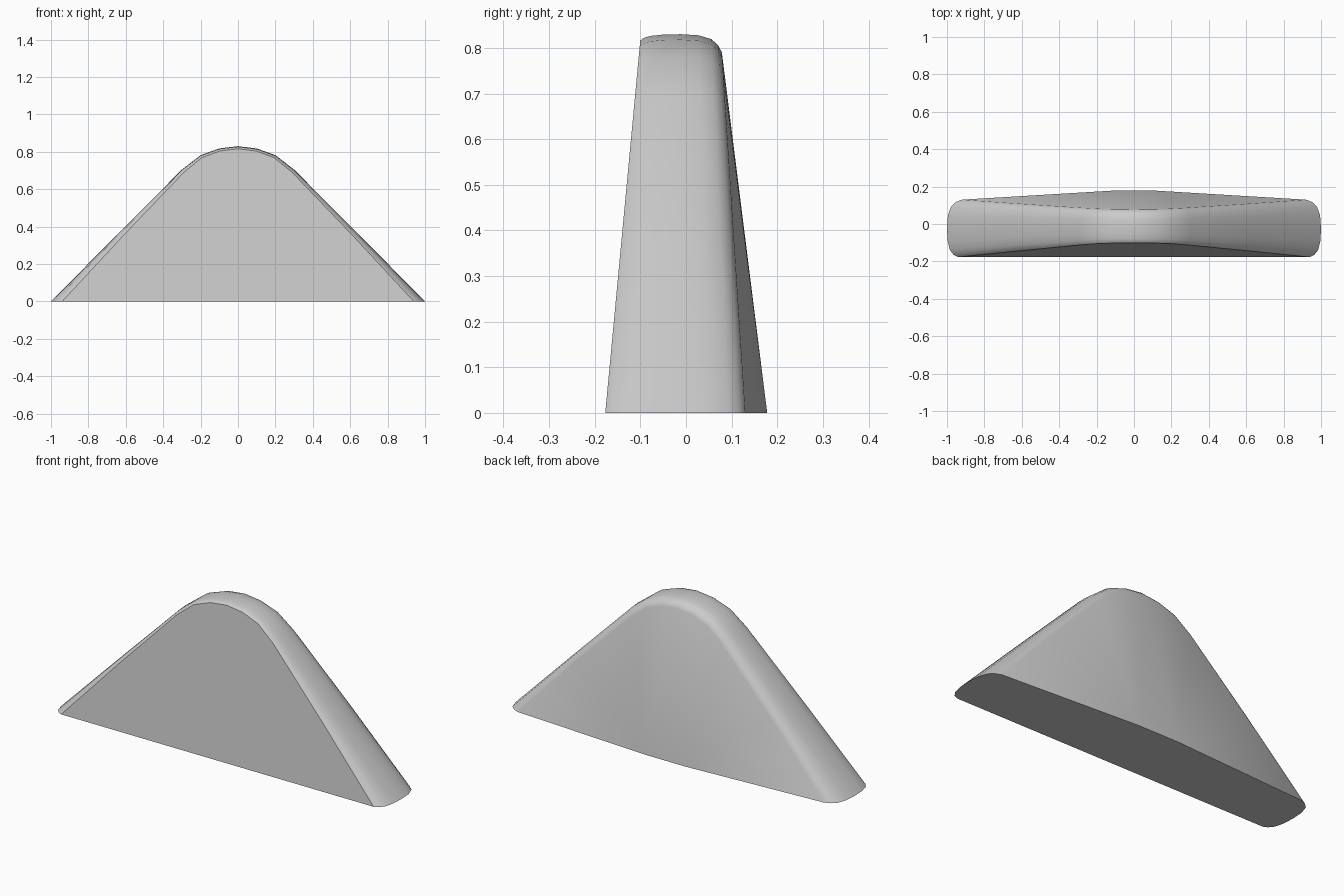
import bpy, bmesh
from mathutils import Vector

cube = bpy.data.objects.get("Cube")
if cube:
    bpy.data.objects.remove(cube, do_unlink=True)

grey = bpy.data.materials.new("light_grey")
grey.use_nodes = True
colour = (0.6, 0.6, 0.6, 1)
grey.diffuse_color = colour
grey.node_tree.nodes["Principled BSDF"].inputs["Base Color"].default_value = colour

# Ridge outline: x, z, front rim inset, back rim inset
half = [(1.0, 0.0, 0.06, 0.08), (0.65, 0.354, 0.038, 0.06),
        (0.3, 0.705, 0.018, 0.042), (0.2, 0.782, 0.015, 0.04),
        (0.1, 0.818, 0.014, 0.04)]
outline = ([(-x, z, a, b) for x, z, a, b in half] + [(0, 0.83, 0.014, 0.04)]
           + half[::-1])

# Rounded rim section: fraction of depth, fraction of inset
section = [(0, 1), (0.04, 0.6), (0.12, 0.27), (0.28, 0.06), (0.5, 0),
           (0.72, 0.06), (0.88, 0.27), (0.96, 0.6), (1, 1)]

bm = bmesh.new()
rings = []
for x, z, front, back in outline:
    inward = (Vector((0, min(z, 0.35))) - Vector((x, z))).normalized()
    ring = []
    for t, k in section:
        p = Vector((x, z)) + inward * k * (front if t < 0.5 else back)
        y_front = -0.177 + 0.094 * p.y
        y_back = 0.13 - 0.065 * p.y
        ring.append(bm.verts.new((p.x, y_front + (y_back - y_front) * t, p.y)))
    rings.append(ring)

# Rounded ridge
for a, b in zip(rings, rings[1:]):
    for i in range(len(section) - 1):
        bm.faces.new((a[i], b[i], b[i + 1], a[i + 1]))

# Flat front
bm.faces.new([r[0] for r in rings])

# Back, swelling out towards the middle of the base
rim = [r[-1] for r in rings]
mid_l = bm.verts.new((-0.12, 0.178, 0))
mid_r = bm.verts.new((0.12, 0.178, 0))
top = len(rim) // 2
for i in range(top):
    bm.faces.new((rim[i], rim[i + 1], mid_l))
    bm.faces.new((rim[-1 - i], rim[-2 - i], mid_r))
bm.faces.new((mid_l, rim[top], mid_r))

# Flat base
bm.faces.new(rings[0] + [mid_l, mid_r] + rings[-1][::-1])
bmesh.ops.recalc_face_normals(bm, faces=bm.faces)

mesh = bpy.data.meshes.new("wedge_body")
bm.to_mesh(mesh)
bm.free()
mesh.materials.append(grey)
wedge = bpy.data.objects.new("wedge_body", mesh)
bpy.context.collection.objects.link(wedge)
bpy.context.view_layer.objects.active = wedge
wedge.select_set(True)
bpy.ops.object.shade_smooth_by_angle(angle=0.6)
